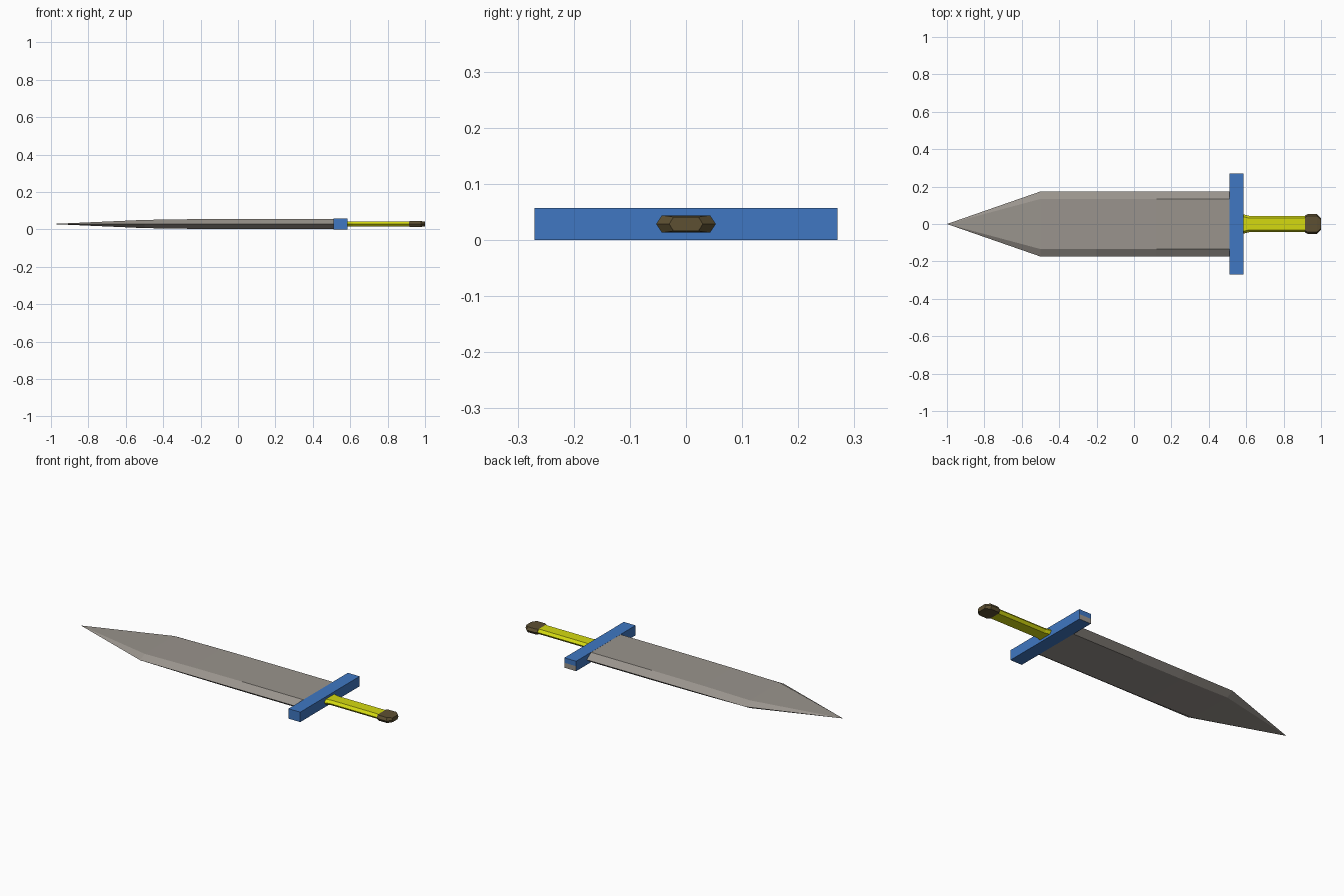
import bpy
import bmesh

if "Cube" in bpy.data.objects:
    bpy.data.objects.remove(bpy.data.objects["Cube"])

ZC = 0.0285  # mid height of the sword


def material(name, rgb):
    m = bpy.data.materials.new(name)
    m.diffuse_color = (*rgb, 1)
    m.use_nodes = True
    m.node_tree.nodes["Principled BSDF"].inputs["Base Color"].default_value = m.diffuse_color
    return m


steel = material("warm steel", (0.32, 0.295, 0.265))
blue = material("guard blue", (0.05, 0.185, 0.54))
yellow = material("grip yellow", (0.66, 0.70, 0.005))
brown = material("pommel brown", (0.11, 0.08, 0.032))


def finish(bm, name, *mats):
    bmesh.ops.recalc_face_normals(bm, faces=bm.faces)
    mesh = bpy.data.meshes.new(name)
    bm.to_mesh(mesh)
    bm.free()
    for m in mats:
        mesh.materials.append(m)
    obj = bpy.data.objects.new(name, mesh)
    bpy.context.collection.objects.link(obj)
    return obj


def hex_loft(name, sections, mat):
    """Loft flattened hexagons along x: (x, edge half width, flat half width, half thickness)."""
    bm = bmesh.new()
    rings = []
    for x, w, f, t in sections:
        pts = [(w, 0), (f, t), (-f, t), (-w, 0), (-f, -t), (f, -t)]
        rings.append([bm.verts.new((x, y, ZC + z)) for y, z in pts])
    for a, b in zip(rings, rings[1:]):
        for i in range(6):
            j = (i + 1) % 6
            bm.faces.new((a[i], a[j], b[j], b[i]))
    bm.faces.new(rings[0])
    bm.faces.new(rings[-1])
    bmesh.ops.remove_doubles(bm, verts=bm.verts, dist=0.0005)
    return finish(bm, name, mat)


# Blade: bevelled edges, tapering to a point
hex_loft("blade", [
    (-1.0, 0, 0, 0),
    (-0.5, 0.174, 0.134, 0.022),
    (-0.2, 0.174, 0.134, 0.0265),
    (0.12, 0.174, 0.134, 0.028),
    (0.52, 0.174, 0.134, 0.028),
], steel)

# Grip: flared where it meets the guard
hex_loft("grip", [
    (0.58, 0.053, 0.040, 0.0145),
    (0.615, 0.044, 0.031, 0.0145),
    (0.925, 0.044, 0.031, 0.0145),
], yellow)

# Pommel: wider cap with a chamfered end
hex_loft("pommel", [
    (0.915, 0.046, 0.036, 0.0145),
    (0.928, 0.053, 0.043, 0.0155),
    (0.978, 0.053, 0.043, 0.0155),
    (1.0, 0.030, 0.022, 0.0125),
], brown)

# Guard: crossbar with a bare steel patch low on the +y end
bm = bmesh.new()
bmesh.ops.create_cube(bm, size=1)
for v in bm.verts:
    v.co = (0.5475 + v.co.x * 0.075, v.co.y * 0.54, ZC + v.co.z * 0.057)
bmesh.ops.bisect_plane(bm, geom=bm.verts[:] + bm.edges[:] + bm.faces[:],
                       plane_co=(0, 0, ZC), plane_no=(0, 0, 1))
bm.normal_update()
for f in bm.faces:
    if f.normal.y > 0.9 and f.calc_center_median().z < ZC:
        f.material_index = 1
finish(bm, "guard", blue, steel)
